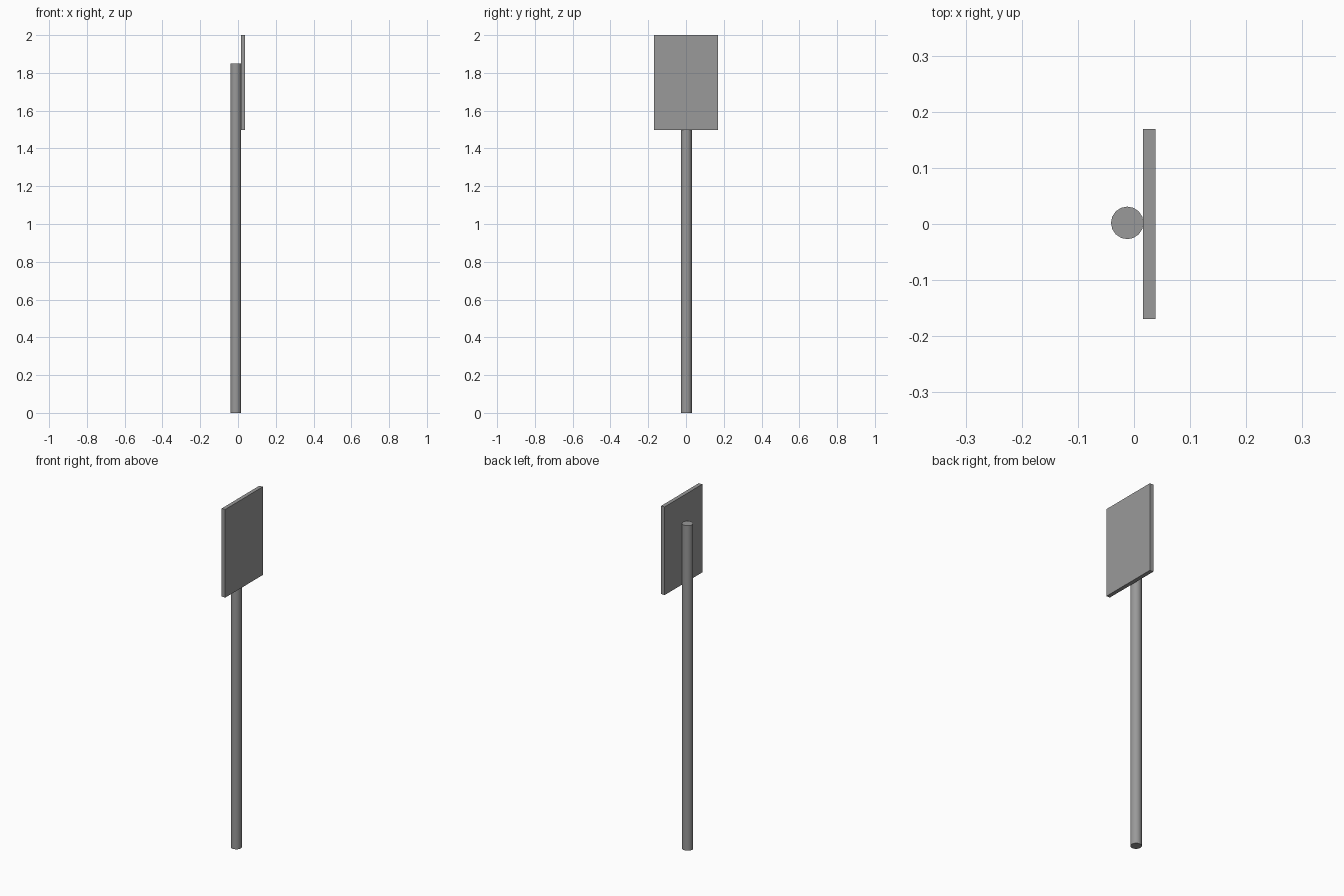
import bpy
import math

# Remove the default object
cube = bpy.data.objects.get("Cube")
if cube:
    bpy.data.objects.remove(cube, do_unlink=True)

# Single plain grey
grey = bpy.data.materials.new("grey_metal")
grey.use_nodes = True
colour = (0.32, 0.32, 0.32, 1)
grey.diffuse_color = colour
grey.node_tree.nodes["Principled BSDF"].inputs["Base Color"].default_value = colour


def finish(name):
    obj = bpy.context.object
    obj.name = name
    obj.data.materials.append(grey)
    bpy.ops.object.transform_apply(location=False, rotation=False, scale=True)
    return obj


# Round pole standing on the ground
POLE_HEIGHT = 1.85
bpy.ops.mesh.primitive_cylinder_add(
    vertices=16, radius=0.029, depth=POLE_HEIGHT,
    location=(-0.012, 0.002, POLE_HEIGHT / 2))
finish("pole")
bpy.ops.object.shade_smooth_by_angle(angle=math.radians(40))

# Flat sign board fixed to the left side of the pole
bpy.ops.mesh.primitive_cube_add(size=1, location=(0.027, 0, 1.749))
bpy.context.object.scale = (0.022, 0.338, 0.502)
finish("sign_board")
